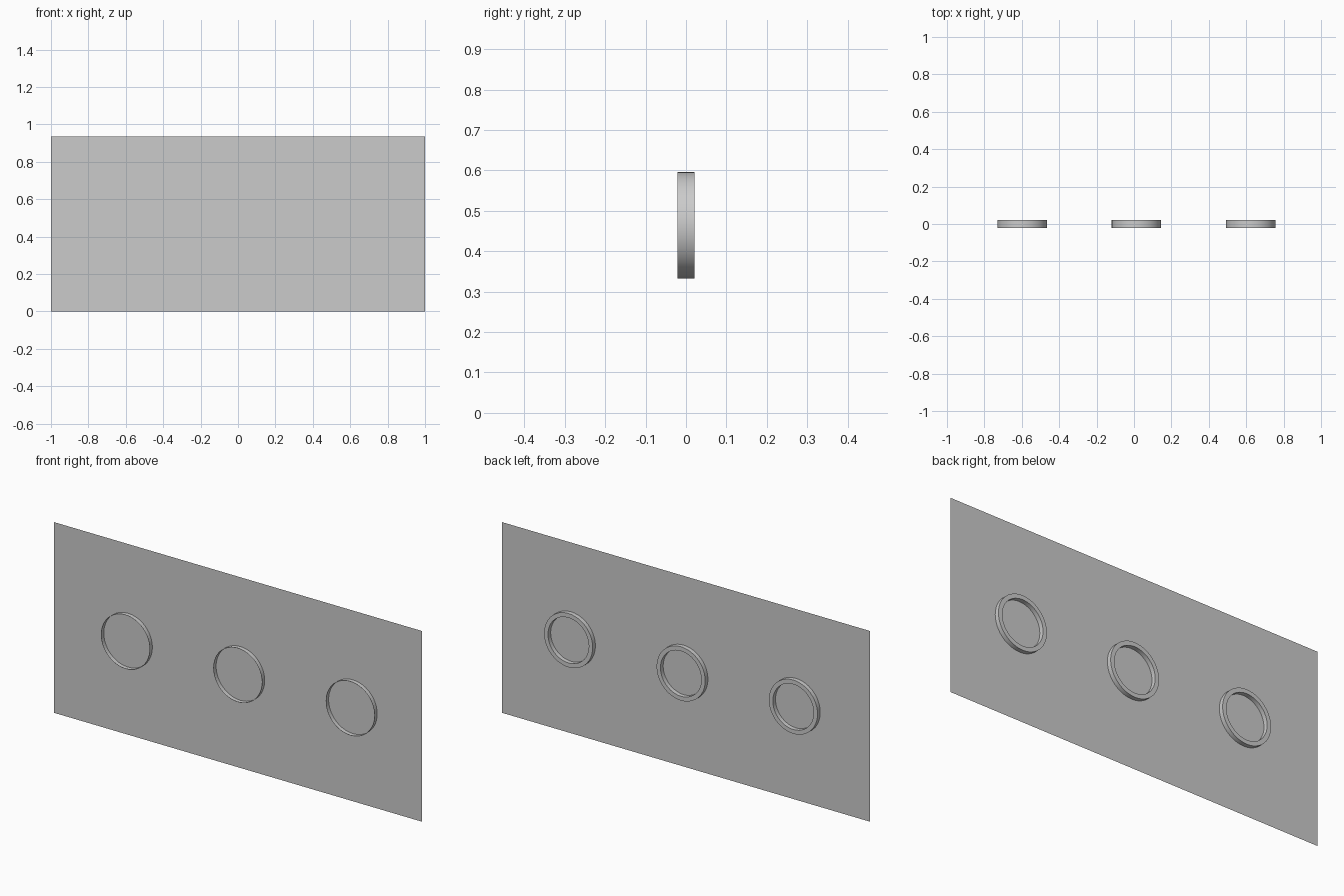
import bpy, bmesh
from math import cos, sin, tau, radians

cube = bpy.data.objects.get("Cube")
if cube:
    bpy.data.objects.remove(cube)

WIDTH, HEIGHT = 2.0, 0.936
RING_Z, DEPTH = 0.464, 0.021
OUTER, INNER, SIDES = 0.132, 0.111, 48

grey = bpy.data.materials.new("plain grey")
grey.use_nodes = True
colour = (0.6, 0.6, 0.6, 1)
grey.diffuse_color = colour
grey.node_tree.nodes["Principled BSDF"].inputs["Base Color"].default_value = colour


def add_object(name, bm, location):
    mesh = bpy.data.meshes.new(name)
    bm.to_mesh(mesh)
    bm.free()
    mesh.materials.append(grey)
    obj = bpy.data.objects.new(name, mesh)
    obj.location = location
    bpy.context.collection.objects.link(obj)
    return obj


# Thin upright panel
bm = bmesh.new()
corners = [(-1, 0), (1, 0), (1, 1), (-1, 1)]
bm.faces.new([bm.verts.new((x * WIDTH / 2, 0, z * HEIGHT)) for x, z in corners])
add_object("panel", bm, (0, 0, 0))


# Open sleeve at the front, flat rim and inner wall at the back
def add_ring(name, x):
    bm = bmesh.new()
    profile = [(OUTER, -DEPTH), (OUTER, DEPTH), (INNER, DEPTH), (INNER, 0)]
    loops = [[bm.verts.new((r * cos(tau * i / SIDES), y, r * sin(tau * i / SIDES)))
              for i in range(SIDES)] for r, y in profile]
    for a, b in zip(loops, loops[1:]):
        for i in range(SIDES):
            j = (i + 1) % SIDES
            bm.faces.new((a[i], a[j], b[j], b[i]))
    bmesh.ops.recalc_face_normals(bm, faces=bm.faces)
    # outward normals on the sleeve
    bm.faces.ensure_lookup_table()
    if bm.faces[0].normal.dot(bm.faces[0].calc_center_median()) < 0:
        bmesh.ops.reverse_faces(bm, faces=bm.faces)
    ring = add_object(name, bm, (x, 0, RING_Z))
    bpy.ops.object.select_all(action="DESELECT")
    ring.select_set(True)
    bpy.context.view_layer.objects.active = ring
    bpy.ops.object.shade_smooth_by_angle(angle=radians(35))


for name, x in (("right_ring", -0.597), ("middle_ring", 0.013), ("left_ring", 0.624)):
    add_ring(name, x)
